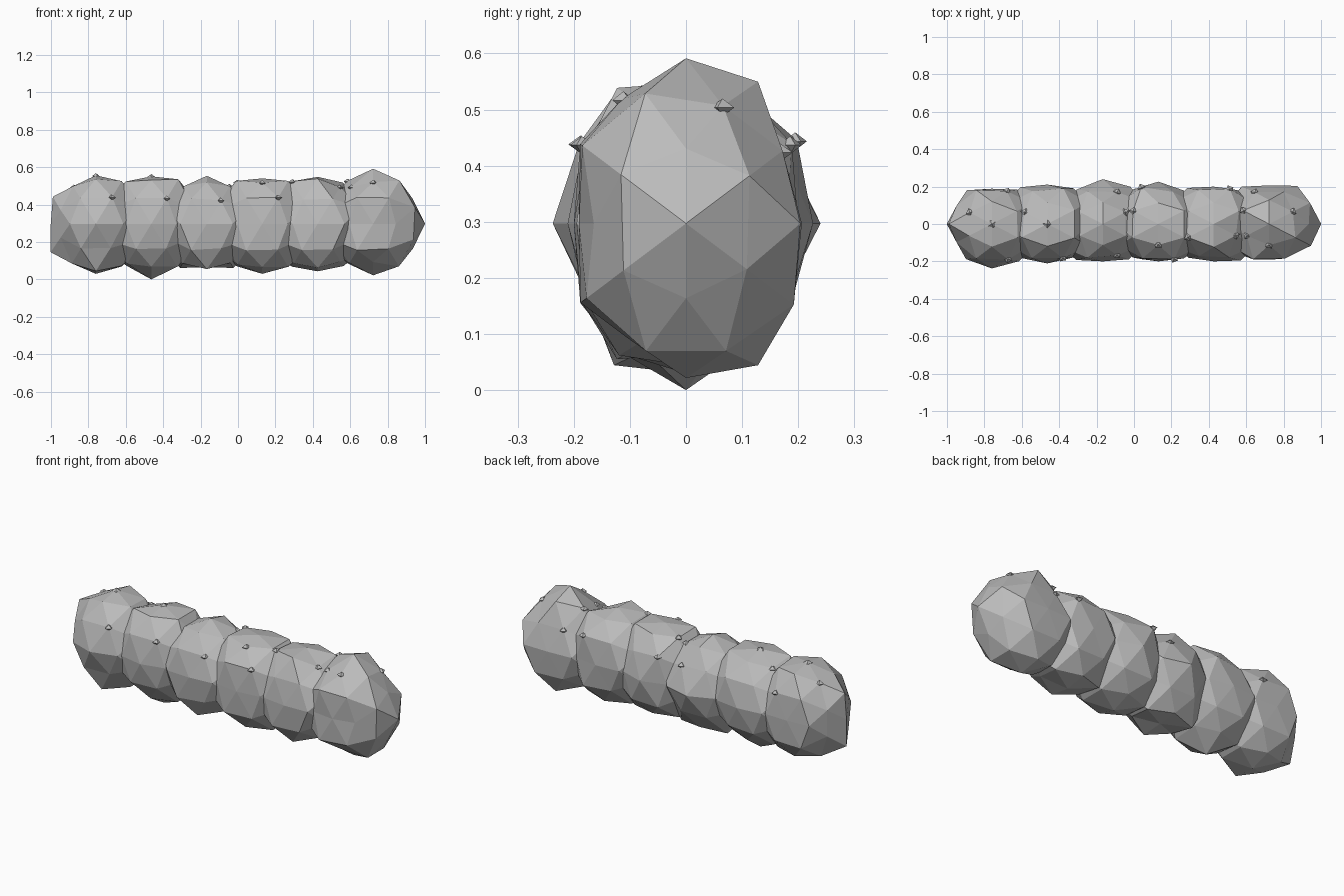
import bpy
import bmesh
import math
import random
from mathutils import Matrix, Vector

random.seed(4)

cube = bpy.data.objects.get("Cube")
if cube:
    bpy.data.objects.remove(cube)

CENTRE_Z = 0.297
SPACING = 0.2965
FIRST_X = -0.76
STRETCH = Matrix.Diagonal((0.265, 0.222, 0.27))

# Kinds of corner on a lump; the signs in the tables pick one (* means both)
POLE = (0, 0, 1)
TOP = (0.5, 0.309, 0.809)
SIDE = (0.309, 0.809, 0.5)
END = (0.809, 0.5, 0.309)
RIDGE = (0, 0.526, 0.851)
SHOULDER = (0.526, 0.851, 0)
CORNER = (0.851, 0, 0.526)

# Bulge of each segment towards left, right, front, back, below and above
AXES = [(-1, 0, 0), (1, 0, 0), (0, -1, 0), (0, 1, 0), (0, 0, -1), POLE]
BULGES = [
    (0.91, 1, 1.07, 0.85, 0.99, 0.96),
    (1, 1, 0.95, 0.95, 1.1, 0.94),
    (1, 1, 0.9, 1.08, 0.86, 0.95),
    (1, 1, 0.9, 1.02, 0.99, 0.9),
    (1, 1, 0.9, 0.9, 0.94, 0.93),
    (1, 1.05, 0.86, 0.93, 1.02, 1.09),
]

# Dents and bumps: segment, corner, signs, factor
BUMPS = [
    (0, CORNER, "-+-", 1.07), (0, CORNER, "-++", 1.02),
    (0, END, "-**", 0.88), (0, TOP, "-*+", 0.92),
    (0, TOP, "-*-", 0.97), (0, RIDGE, "+--", 1.1),
    (1, TOP, "+*+", 1.09),
    (2, TOP, "**+", 0.92), (2, TOP, "*+-", 1.08),
    (3, TOP, "**+", 1.05),
    (4, TOP, "+--", 0.92),
    (5, RIDGE, "++*", 1.1), (5, RIDGE, "+--", 0.89),
    (5, SHOULDER, "+++", 1.08), (5, SHOULDER, "+-+", 0.87),
    (5, SHOULDER, "--+", 0.92), (5, SIDE, "++-", 1.07),
    (5, CORNER, "++*", 0.94), (5, TOP, "+*-", 1.04),
    (5, TOP, "+-+", 1.06),
]

# Corners that carry a small thorn, in the same form
THORNS = [
    (0, POLE, "+++", 0.96), (0, TOP, "-++", 0.9),
    (0, SIDE, "+++", 0.98), (0, SIDE, "+-+", 1.06),
    (1, POLE, "+++", 0.94), (1, TOP, "-++", 0.92),
    (1, SIDE, "+-+", 1.02),
    (2, SIDE, "+++", 0.95), (2, SIDE, "+-+", 0.93),
    (2, TOP, "+++", 0.92),
    (3, TOP, "-++", 1.02), (3, SIDE, "-++", 1.1),
    (3, RIDGE, "+-+", 0.96), (3, SIDE, "+-+", 1.05),
    (4, TOP, "--+", 1.04), (4, SIDE, "+++", 1.05),
    (4, TOP, "+-+", 0.9),
    (5, TOP, "-++", 1.05), (5, TOP, "--+", 0.9),
    (5, RIDGE, "+-+", 0.97), (5, SIDE, "-++", 0.95),
    (5, TOP, "+++", 0.96),
]


def make_material(name, value):
    mat = bpy.data.materials.new(name)
    mat.use_nodes = True
    colour = (value, value, value, 1)
    mat.diffuse_color = colour
    mat.node_tree.nodes["Principled BSDF"].inputs["Base Color"].default_value = colour
    return mat


def add_object(name, bm, mat):
    mesh = bpy.data.meshes.new(name)
    bm.to_mesh(mesh)
    bm.free()
    mesh.materials.append(mat)
    obj = bpy.data.objects.new(name, mesh)
    bpy.context.collection.objects.link(obj)
    return obj


def directions(corner, signs):
    found = [[]]
    for value, sign in zip(corner, signs):
        options = {"+": [value], "-": [-value], "*": [value, -value]}[sign]
        found = [d + [option] for d in found for option in options]
    return [Vector(d) for d in found]


def segment_centre(index):
    return Vector((FIRST_X + SPACING * index, 0, CENTRE_Z))


grey = make_material("stone grey", 0.5)

# Turns the sphere so that its edge midpoints lie on the three axes
ALIGN = Matrix.Rotation(math.radians(58.283), 4, "Y")


def make_segment(index):
    bm = bmesh.new()
    bmesh.ops.create_icosphere(bm, subdivisions=2, radius=1, matrix=ALIGN)
    targets = [(Vector(axis), f) for axis, f in zip(AXES, BULGES[index])]
    for i, corner, signs, factor in BUMPS + THORNS:
        if i == index:
            targets += [(d, factor) for d in directions(corner, signs)]
    for vert in bm.verts:
        factor = random.uniform(0.95, 1.06)
        for direction, value in targets:
            if vert.co.dot(direction) > 0.98:
                factor = value
        vert.co = segment_centre(index) + (STRETCH @ vert.co) * factor
    return bm


# Body: a row of overlapping faceted lumps
for number in range(len(BULGES)):
    add_object(f"body_segment_{number + 1}", make_segment(number), grey)

# Thorns: small flattened eight-sided studs sitting on the corners
for number, (index, corner, signs, factor) in enumerate(THORNS):
    bm = bmesh.new()
    spot = (STRETCH @ directions(corner, signs)[0]) * factor
    place = Matrix.Translation(segment_centre(index) + spot * 0.985)
    turn = Matrix.Rotation(random.uniform(0, math.pi), 4, "Z")
    size = Matrix.Diagonal((0.023, 0.023, 0.016, 1))
    bmesh.ops.create_uvsphere(bm, u_segments=4, v_segments=2, radius=1,
                              matrix=place @ turn @ size)
    add_object(f"thorn_{number + 1}", bm, grey)
